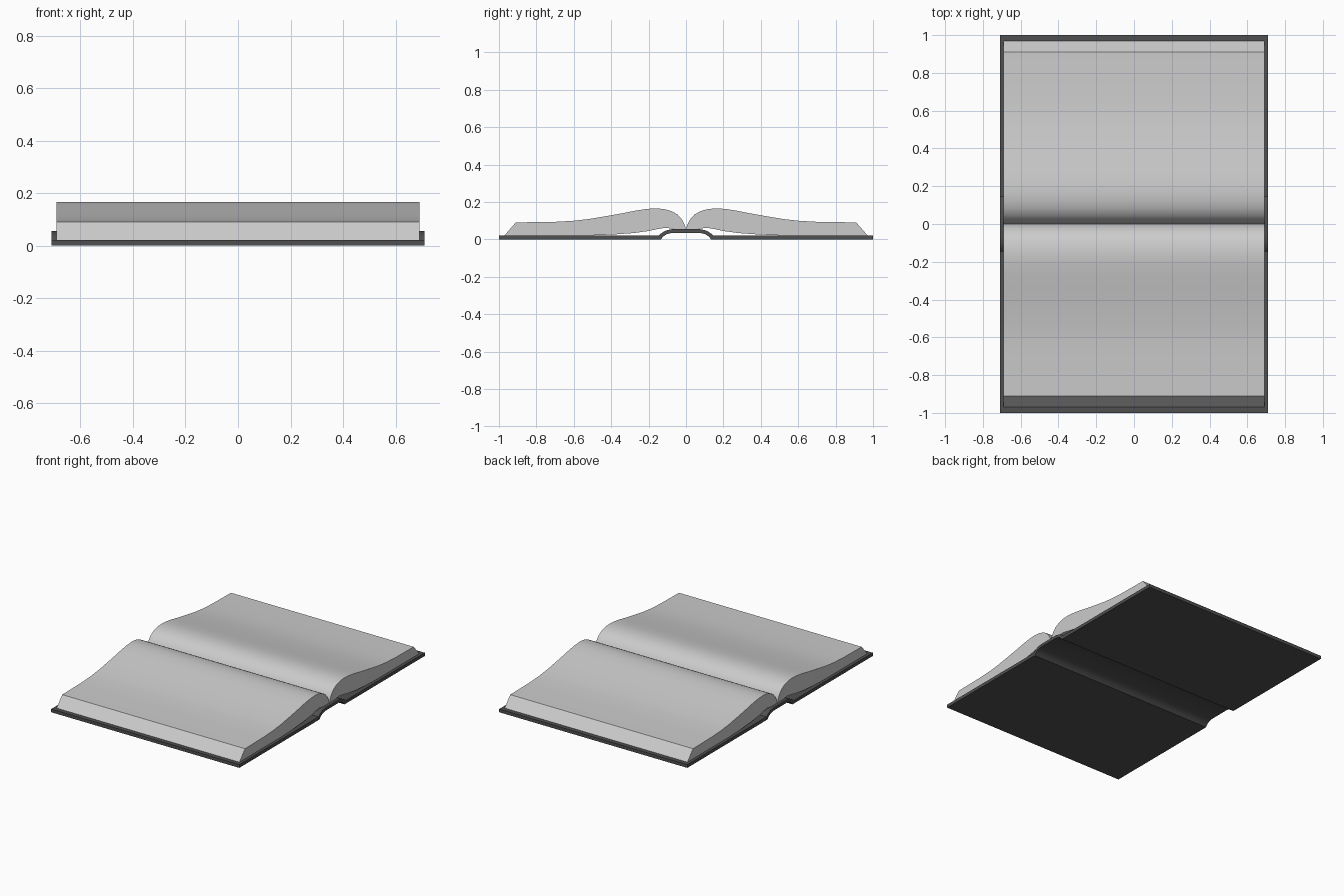
import bpy, bmesh, math

if "Cube" in bpy.data.objects:
    bpy.data.objects.remove(bpy.data.objects["Cube"])


def extrude_profile(name, profile, half_width):
    """Extrude a closed (y, z) profile along x, centred on x = 0."""
    bm = bmesh.new()
    face = bm.faces.new([bm.verts.new((-half_width, y, z)) for y, z in profile])
    new = bmesh.ops.extrude_face_region(bm, geom=[face])["geom"]
    moved = [v for v in new if isinstance(v, bmesh.types.BMVert)]
    bmesh.ops.translate(bm, verts=moved, vec=(2 * half_width, 0, 0))
    bmesh.ops.recalc_face_normals(bm, faces=bm.faces)
    mesh = bpy.data.meshes.new(name)
    bm.to_mesh(mesh)
    bm.free()
    obj = bpy.data.objects.new(name, mesh)
    bpy.context.collection.objects.link(obj)
    bpy.ops.object.select_all(action='DESELECT')
    obj.select_set(True)
    bpy.context.view_layer.objects.active = obj
    bpy.ops.object.shade_smooth_by_angle(angle=math.radians(30))
    return obj


def mirrored(half):
    """Complete a strip given from the outer end inward."""
    return half + [(-y, z) for y, z in reversed(half)]


# Cover: two flat boards joined by a raised, rounded spine
cover_top = [(-1, 0.022), (-0.145, 0.022), (-0.13, 0.035), (-0.108, 0.048), (-0.075, 0.055)]
cover_bottom = [(-1, 0), (-0.135, 0), (-0.122, 0.015), (-0.103, 0.028), (-0.075, 0.035)]
cover = extrude_profile("cover", mirrored(cover_top) + mirrored(cover_bottom)[::-1], 0.71)
leather = bpy.data.materials.new("dark_cover")
leather.diffuse_color = (0.08, 0.08, 0.08, 1)
leather.use_nodes = True
leather.node_tree.nodes["Principled BSDF"].inputs["Base Color"].default_value = leather.diffuse_color
cover.data.materials.append(leather)

# Page blocks: curved top, slanted fore edge, underside lifting over the spine
pages = [(0, 0.056), (0.008, 0.08), (0.022, 0.107), (0.045, 0.133), (0.08, 0.152),
         (0.12, 0.163), (0.165, 0.166), (0.21, 0.163), (0.27, 0.154), (0.34, 0.14),
         (0.43, 0.124), (0.52, 0.109), (0.6, 0.1), (0.7, 0.094), (0.91, 0.091),
         (0.97, 0.022), (0.5, 0.022), (0.38, 0.027), (0.28, 0.034), (0.2, 0.045),
         (0.15, 0.056), (0.11, 0.062), (0.06, 0.056)]
for side, sign in (("back", 1), ("front", -1)):
    extrude_profile(side + "_pages", [(sign * y, z) for y, z in pages], 0.69)
